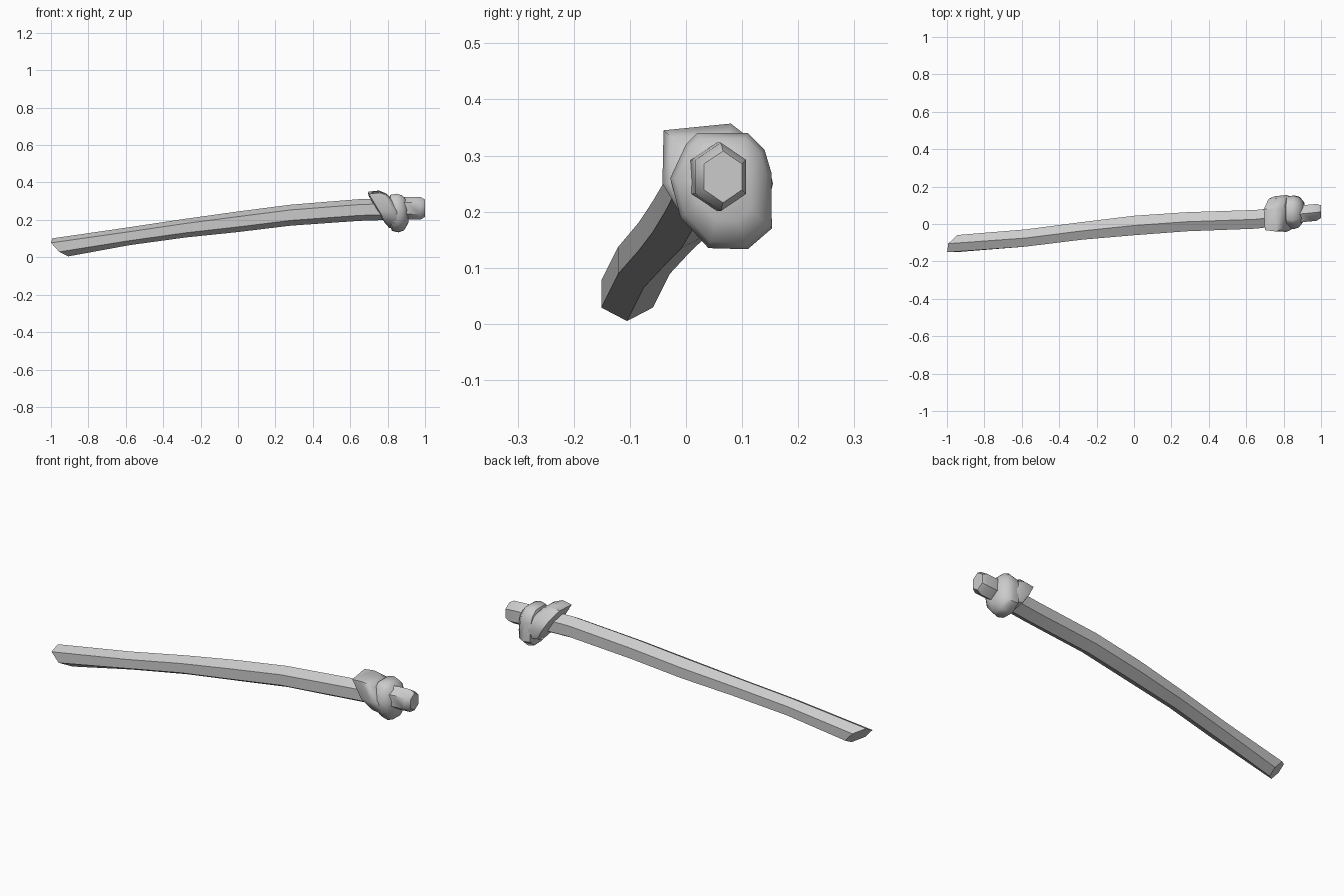
import bpy, bmesh, math

cube = bpy.data.objects.get("Cube")
if cube:
    bpy.data.objects.remove(cube, do_unlink=True)

grey = bpy.data.materials.new("light_grey")
grey.use_nodes = True
color = (0.6, 0.6, 0.6, 1)
grey.diffuse_color = color
grey.node_tree.nodes["Principled BSDF"].inputs["Base Color"].default_value = color


def loft(name, rings, angle):
    """Skin a list of equal point rings and cap both ends."""
    bm = bmesh.new()
    rows = [[bm.verts.new(p) for p in ring] for ring in rings]
    n = len(rows[0])
    for a, b in zip(rows, rows[1:]):
        for i in range(n):
            j = (i + 1) % n
            bm.faces.new((a[i], a[j], b[j], b[i]))
    bm.faces.new(rows[0])
    bm.faces.new(rows[-1])
    bmesh.ops.recalc_face_normals(bm, faces=bm.faces)
    mesh = bpy.data.meshes.new(name)
    bm.to_mesh(mesh)
    bm.free()
    mesh.materials.append(grey)
    obj = bpy.data.objects.new(name, mesh)
    bpy.context.collection.objects.link(obj)
    bpy.ops.object.select_all(action='DESELECT')
    obj.select_set(True)
    bpy.context.view_layer.objects.active = obj
    bpy.ops.object.shade_smooth_by_angle(angle=math.radians(angle))


def hexagon(x, y, z, w, h, slant=0, skew=0):
    """Pointed-top hexagon across the strand; slant and skew tilt the cut."""
    ring = []
    for i in range(6):
        a = math.radians(60 * i + 90)
        dy, dz = w * math.cos(a) / math.cos(math.pi / 6), h * math.sin(a)
        ring.append((x - slant * dz + skew * dy, y + dy, z + dz))
    return ring


# Strand: x, y, z, half width, half height
path = [(-.58, -.075, .113, .046, .048), (-.28, -.037, .156, .047, .05),
        (0, -.008, .19, .052, .055), (.28, .012, .225, .051, .056),
        (.65, .025, .253, .05, .058), (.78, .04, .257, .05, .058),
        (.9, .055, .262, .045, .061), (.975, .062, .262, .045, .061),
        (1, .066, .262, .034, .046)]
strand = [hexagon(-.95, -.105, .053, .046, .048, .9, .6)]
strand += [hexagon(*p) for p in path]
loft("rope_strand", strand, 50)


def coil(name, outline, x, width, tilt, profile):
    """Rounded band of the knot following an outline in the y-z plane."""
    cy = sum(p[0] for p in outline) / len(outline)
    cz = sum(p[1] for p in outline) / len(outline)
    rings = []
    for t, s in profile:
        ring = []
        for y, z in outline:
            py, pz = cy + s * (y - cy), cz + s * (z - cz)
            ring.append((x + t * width - tilt * (pz - .25), py, pz))
        rings.append(ring)
    loft(name, rings, 45)


# Knot: a slanting rear coil and an upright front coil
coil("knot_rear_coil",
     [(-.04, .345), (.08, .357), (.14, .31), (.155, .25),
      (.14, .19), (.06, .15), (0, .18), (-.042, .25)],
     .8, .055, .6, [(-1, .7), (-.85, .93), (.3, 1), (.85, .85), (1, .6)])
coil("knot_front_coil",
     [(.02, .34), (.11, .34), (.14, .31), (.152, .27), (.153, .17),
      (.11, .133), (.04, .135), (-.01, .19), (-.028, .26), (0, .32)],
     .858, .05, .05, [(-1, .7), (-.8, .93), (-.1, 1), (.5, .9), (1, .55)])
